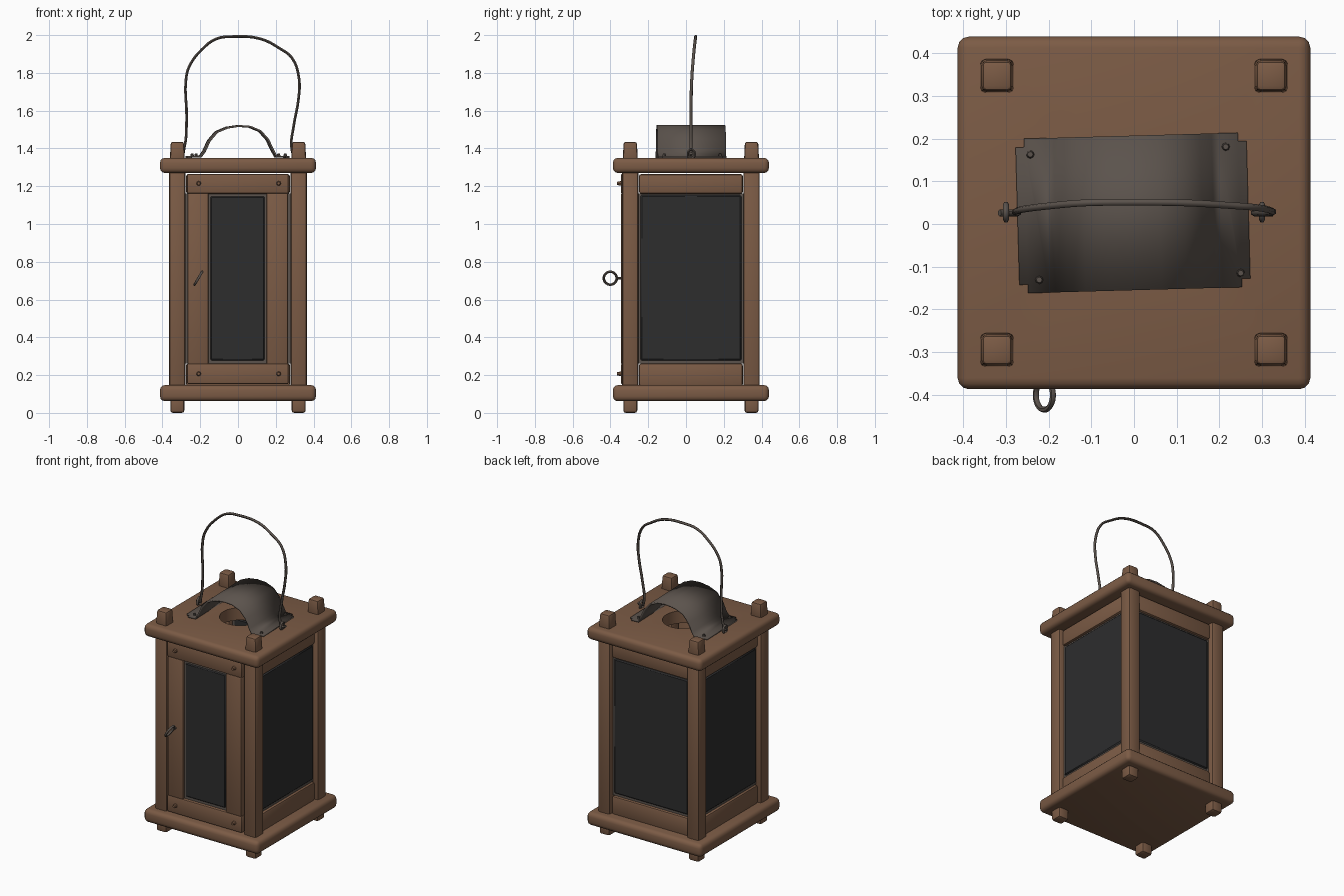
import bpy, bmesh, math
from mathutils import Matrix, Vector

cube = bpy.data.objects.get("Cube")
if cube:
    bpy.data.objects.remove(cube, do_unlink=True)


def material(name, rgb, rough):
    m = bpy.data.materials.new(name)
    m.use_nodes = True
    m.diffuse_color = (*rgb, 1)
    bsdf = m.node_tree.nodes["Principled BSDF"]
    bsdf.inputs["Base Color"].default_value = (*rgb, 1)
    bsdf.inputs["Roughness"].default_value = rough
    return m


WOOD = material("brown wood", (0.2, 0.105, 0.06), 0.8)
METAL = material("dull grey metal", (0.105, 0.086, 0.073), 0.6)
GLASS = material("dark glass", (0.026, 0.026, 0.027), 0.4)
CY = 0.026  # depth of the body's centre line


def finish(ob, mat, angle=40):
    ob.data.materials.clear()
    ob.data.materials.append(mat)
    bpy.ops.object.select_all(action='DESELECT')
    ob.select_set(True)
    bpy.context.view_layer.objects.active = ob
    bpy.ops.object.shade_smooth_by_angle(angle=math.radians(angle))
    return ob


def from_bmesh(name, bm, mat, angle=40):
    bmesh.ops.recalc_face_normals(bm, faces=bm.faces)
    me = bpy.data.meshes.new(name)
    bm.to_mesh(me)
    bm.free()
    ob = bpy.data.objects.new(name, me)
    bpy.context.collection.objects.link(ob)
    return finish(ob, mat, angle)


def box(name, mat, x, y, z, bevel=0.0, segs=2, turn=None, taper=1.0):
    """Bevelled box from (low, high) ranges; taper scales the top."""
    bm = bmesh.new()
    size = Vector([r[1] - r[0] for r in (x, y, z)])
    mid = Vector([(r[1] + r[0]) / 2 for r in (x, y, z)])
    bmesh.ops.create_cube(bm, size=1)
    for v in bm.verts:
        k = taper if v.co.z > 0 else 1
        v.co = Vector((v.co.x * size.x * k, v.co.y * size.y * k, v.co.z * size.z)) + mid
    if bevel:
        bmesh.ops.bevel(bm, geom=bm.edges[:], offset=bevel, segments=segs,
                        affect='EDGES', profile=0.5)
    if turn:
        bmesh.ops.transform(bm, matrix=turn, verts=bm.verts)
    return from_bmesh(name, bm, mat)


def wire(name, points, radius, cyclic=False):
    """Smooth round metal wire through the points, as a mesh."""
    cu = bpy.data.curves.new(name, 'CURVE')
    cu.dimensions = '3D'
    cu.bevel_depth, cu.bevel_resolution, cu.resolution_u = radius, 1, 4
    cu.use_fill_caps = True
    sp = cu.splines.new('BEZIER')
    sp.bezier_points.add(len(points) - 1)
    for bp, p in zip(sp.bezier_points, points):
        bp.co = p
        bp.handle_left_type = bp.handle_right_type = 'AUTO'
    sp.use_cyclic_u = cyclic
    ob = bpy.data.objects.new(name, cu)
    bpy.context.collection.objects.link(ob)
    bpy.ops.object.select_all(action='DESELECT')
    ob.select_set(True)
    bpy.context.view_layer.objects.active = ob
    bpy.ops.object.convert(target='MESH')
    return finish(bpy.context.object, METAL, 60)


def stud(name, mat, at, radius, height, turn=Matrix()):
    bm = bmesh.new()
    bmesh.ops.create_cone(bm, cap_ends=True, segments=8, radius1=radius,
                          radius2=radius * 0.6, depth=height)
    bmesh.ops.transform(bm, matrix=Matrix.Translation(at) @ turn, verts=bm.verts)
    return from_bmesh(name, bm, mat)


# Base and roof slabs
H = 0.413
depth = (CY - H, CY + H)
box("base_slab", WOOD, (-H, H), depth, (0.062, 0.147), 0.026, 3)
roof = box("roof_slab", WOOD, (-H, H), depth, (1.27, 1.35), 0.026, 3)

# Smoke hole through the roof
bm = bmesh.new()
bmesh.ops.create_cone(bm, cap_ends=True, segments=24, radius1=0.125,
                      radius2=0.125, depth=0.3)
bmesh.ops.translate(bm, vec=(0, CY, 1.31), verts=bm.verts)
cutter = from_bmesh("hole_cutter", bm, WOOD)
cut = roof.modifiers.new("smoke_hole", 'BOOLEAN')
cut.operation, cut.object, cut.solver = 'DIFFERENCE', cutter, 'EXACT'
bpy.context.view_layer.objects.active = roof
bpy.ops.object.modifier_apply(modifier=cut.name)
bpy.data.objects.remove(cutter, do_unlink=True)
finish(roof, WOOD)

# Corner posts with feet below and pegs above
P = 0.321
for sx, side in ((-1, "right"), (1, "left")):
    for sy, end in ((-1, "front"), (1, "back")):
        cx, cy = sx * P, CY + sy * P

        def span(c, r):
            return (c - r, c + r)
        tag = end + "_" + side
        box(tag + "_post", WOOD, span(cx, 0.043), span(cy, 0.043), (0.13, 1.29), 0.014)
        box(tag + "_foot", WOOD, span(cx, 0.037), span(cy, 0.037), (0.0, 0.09), 0.013)
        box(tag + "_peg", WOOD, span(cx, 0.04), span(cy, 0.04), (1.33, 1.435), 0.012, 2,
            taper=0.88)

# Side and back walls: rails, glass and its thin metal edge
for name, angle in (("left", 90), ("back", 180), ("right", 270)):
    turn = Matrix.Translation((0, CY, 0)) @ Matrix.Rotation(math.radians(angle), 4, 'Z')
    box(name + "_top_rail", WOOD, (-0.275, 0.275), (-0.345, -0.30), (1.16, 1.264), 0.012, 2, turn)
    box(name + "_bottom_rail", WOOD, (-0.275, 0.275), (-0.345, -0.30), (0.14, 0.262), 0.012, 2, turn)
    box(name + "_glass_edge", METAL, (-0.279, 0.279), (-0.328, -0.316), (0.262, 1.162), 0, 1, turn)
    box(name + "_glass", GLASS, (-0.267, 0.267), (-0.335, -0.31), (0.277, 1.153), 0.007, 1, turn)

# Front door frame
F = -0.345
box("door_top_rail", WOOD, (-0.27, 0.268), (F, -0.29), (1.16, 1.266), 0.01)
box("door_bottom_rail", WOOD, (-0.27, 0.268), (F, -0.29), (0.152, 0.262), 0.01)
box("door_right_stile", WOOD, (-0.268, -0.155), (F, -0.295), (0.255, 1.165), 0.012)
box("door_left_stile", WOOD, (0.15, 0.266), (F, -0.295), (0.255, 1.165), 0.012)
box("door_glass_edge", METAL, (-0.158, 0.154), (-0.327, -0.315), (0.26, 1.162))
box("door_glass", GLASS, (-0.147, 0.142), (-0.333, -0.31), (0.277, 1.147), 0.007, 1)

# Door nails
forward = Matrix.Rotation(math.radians(90), 4, 'X')
for x in (-0.208, 0.215):
    for z in (0.207, 1.215):
        stud("door_nail", WOOD, (x, F - 0.006, z), 0.014, 0.026, forward)

# Door pull: tilted ring on a short pin
ring = []
for i in range(8):
    a = math.tau * i / 8
    ring.append((-0.21 + 0.02 * math.sin(a), -0.401 + 0.034 * math.cos(a),
                 0.713 + 0.034 * math.sin(a)))
wire("door_pull_ring", ring, 0.007, True)
wire("door_pull_pin", [(-0.21, -0.33, 0.713), (-0.21, -0.369, 0.713)], 0.008)

# Arched smoke cover: a bent strip with flat flanges
profile = [(-0.273, 1.355), (-0.2, 1.357), (-0.18, 1.385), (-0.155, 1.44), (-0.115, 1.487),
           (-0.06, 1.51), (0, 1.519), (0.06, 1.515), (0.115, 1.492), (0.155, 1.447),
           (0.182, 1.39), (0.2, 1.357), (0.268, 1.355)]
tilt = Matrix.Translation((0, CY, 0)) @ Matrix.Rotation(math.radians(1.6), 4, 'Z')
bm = bmesh.new()
rows = [[bm.verts.new((x, y, z)) for x, z in profile] for y in (-0.181, 0.181)]
for i in range(len(profile) - 1):
    bm.faces.new((rows[0][i], rows[0][i + 1], rows[1][i + 1], rows[1][i]))
corners = [rows[r][c] for r in (0, 1) for c in (0, -1)]
bmesh.ops.bevel(bm, geom=corners, offset=0.02, segments=2, affect='VERTICES')
bmesh.ops.transform(bm, matrix=tilt, verts=bm.verts)
cover = from_bmesh("smoke_cover", bm, METAL, 60)
thick = cover.modifiers.new("thickness", 'SOLIDIFY')
thick.thickness, thick.offset = 0.01, 0

# Cover rivets
for x, y in ((-0.243, 0.163), (0.215, 0.181), (-0.222, -0.131), (0.25, -0.115)):
    stud("cover_rivet", METAL, (x, y, 1.364), 0.011, 0.018)

# Eyelets holding the carrying handle
for x in (-0.3, 0.3):
    loop = [(x, 0.028 + 0.018 * math.cos(math.tau * i / 6),
             1.37 + 0.024 * math.sin(math.tau * i / 6)) for i in range(6)]
    wire("handle_eyelet", loop, 0.007, True)

# Carrying handle with hooked ends
arc = [(-0.315, 1.375), (-0.3, 1.365), (-0.285, 1.4), (-0.272, 1.56), (-0.275, 1.77),
       (-0.255, 1.84), (-0.19, 1.925), (-0.115, 1.98), (-0.03, 1.992), (0.12, 1.98),
       (0.22, 1.93), (0.285, 1.88), (0.323, 1.77), (0.32, 1.66), (0.295, 1.52),
       (0.284, 1.4), (0.3, 1.365), (0.325, 1.375)]
wire("carrying_handle", [(x, 0.026 + 0.026 * max(0, (z - 1.6) / 0.4) ** 2, z) for x, z in arc], 0.008)
